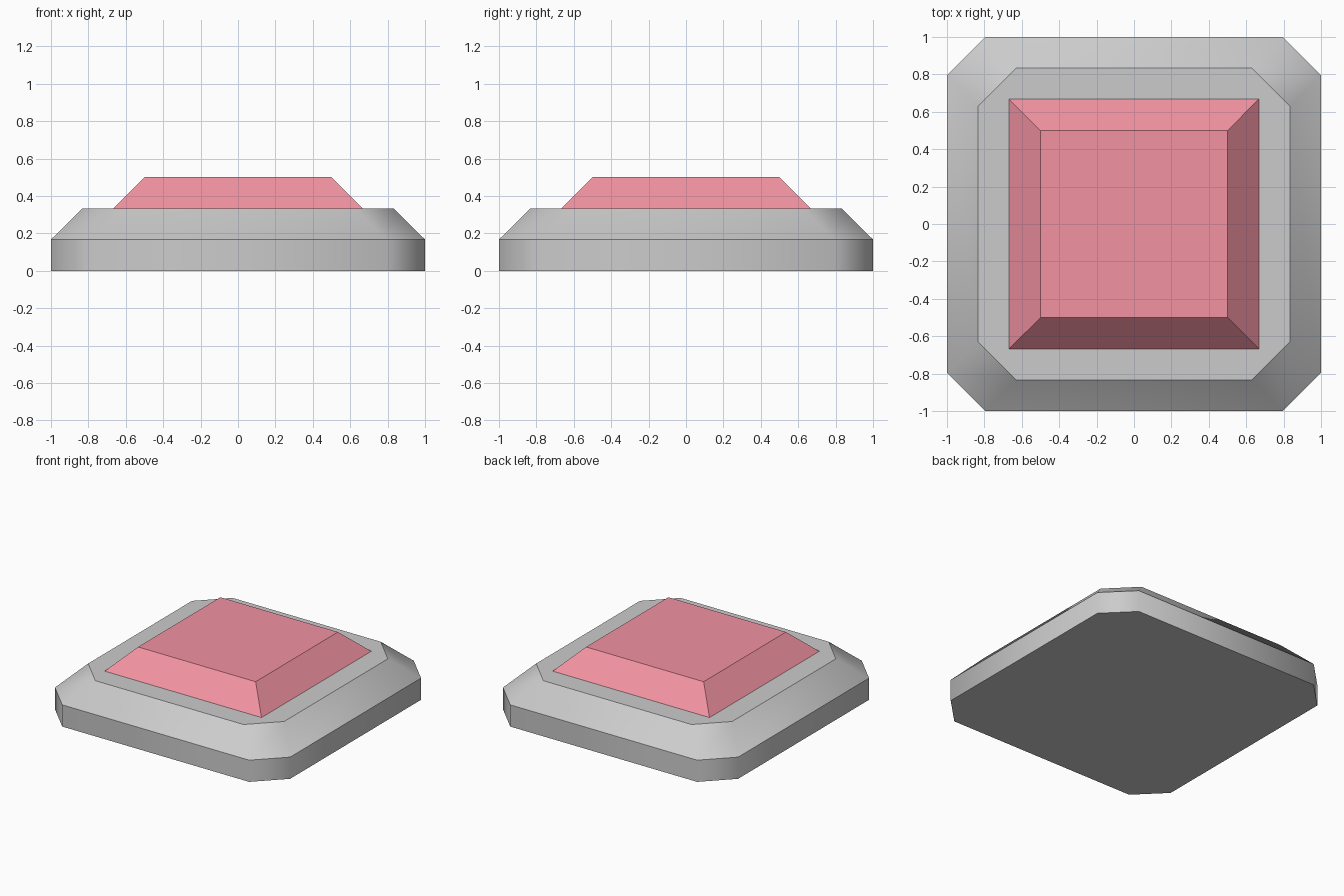
import bpy, bmesh

if "Cube" in bpy.data.objects:
    bpy.data.objects.remove(bpy.data.objects["Cube"])


def octagon(half, flat, z):
    """Square outline with cut corners; flat == half gives a plain square."""
    if flat == half:
        return [(-half, -half, z), (half, -half, z), (half, half, z), (-half, half, z)]
    pts = [(half, -flat), (half, flat)]
    ring = []
    for _ in range(4):
        ring += pts
        pts = [(-y, x) for x, y in pts]
    return [(x, y, z) for x, y in ring]


def loft(name, rings, smooth_sides=False):
    """Stack outlines into a closed solid, keeping the level edges sharp."""
    bm = bmesh.new()
    loops = [[bm.verts.new(p) for p in octagon(*r)] for r in rings]
    n = len(loops[0])
    for low, high in zip(loops, loops[1:]):
        for i in range(n):
            j = (i + 1) % n
            face = bm.faces.new((low[i], low[j], high[j], high[i]))
            face.smooth = smooth_sides
    bm.faces.new(loops[0][::-1])
    bm.faces.new(loops[-1])
    for e in bm.edges:
        if abs(e.verts[0].co.z - e.verts[1].co.z) < 1e-5:
            e.smooth = False
    mesh = bpy.data.meshes.new(name)
    bm.to_mesh(mesh)
    bm.free()
    obj = bpy.data.objects.new(name, mesh)
    bpy.context.collection.objects.link(obj)
    return obj


# Grey bevelled base plate
loft("base_plate", [(1, 0.795, 0), (1, 0.795, 0.167), (0.833, 0.63, 0.333)], True)

# Red tapered push button
button = loft("push_button", [(0.667, 0.667, 0.333), (0.5, 0.5, 0.5)])
red = bpy.data.materials.new("button_red")
red.diffuse_color = (0.89, 0.29, 0.36, 1)
red.use_nodes = True
red.node_tree.nodes["Principled BSDF"].inputs["Base Color"].default_value = red.diffuse_color
button.data.materials.append(red)
